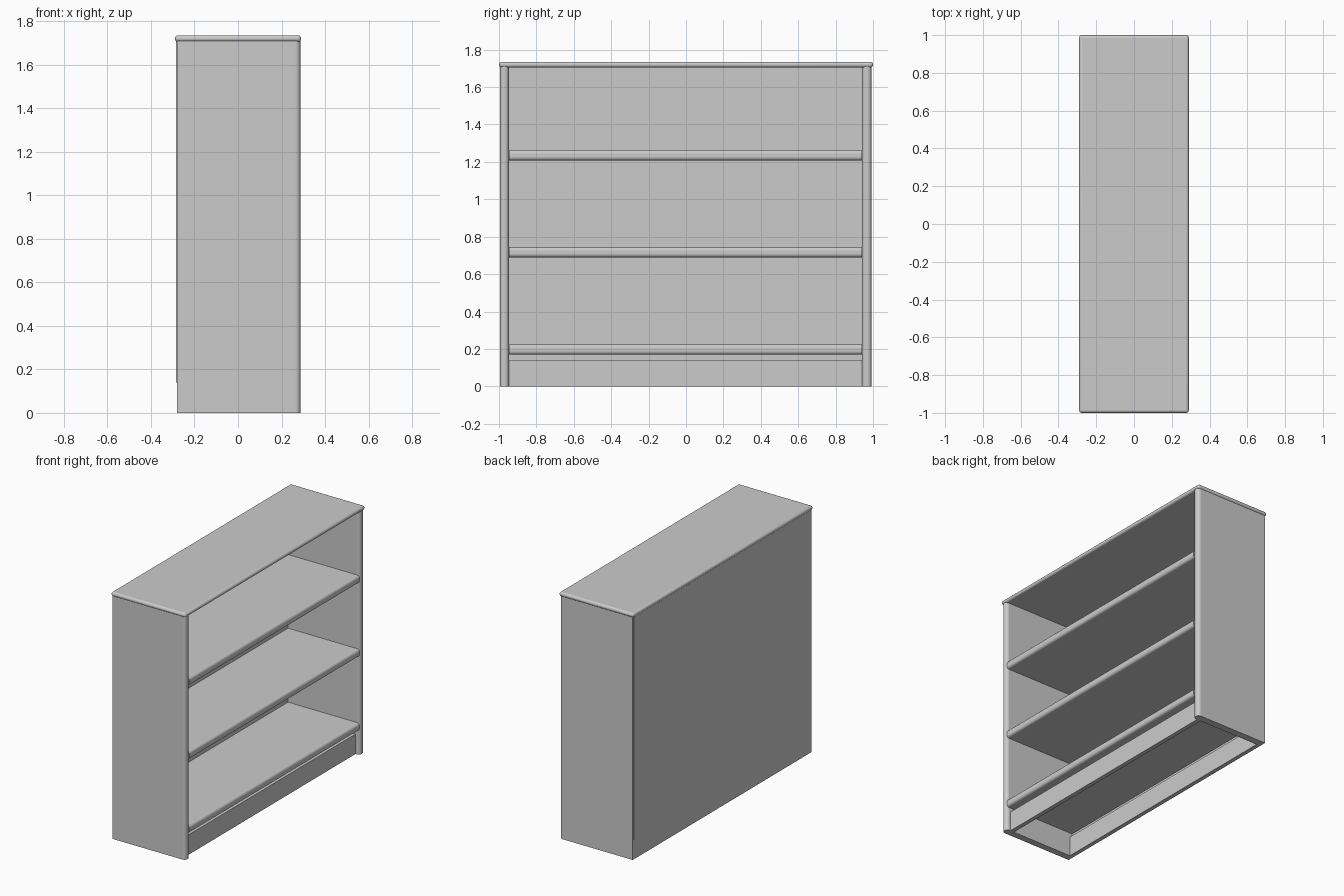
import bpy
import math

cube = bpy.data.objects.get("Cube")
if cube:
    bpy.data.objects.remove(cube, do_unlink=True)

grey = bpy.data.materials.new("light_grey")
grey.use_nodes = True
colour = (0.6, 0.6, 0.6, 1)
grey.diffuse_color = colour
grey.node_tree.nodes["Principled BSDF"].inputs["Base Color"].default_value = colour


def board(name, x, y, z, radius=0, front_only=False):
    """Box between the given (low, high) limits, with rounded edges if wanted."""
    bpy.ops.mesh.primitive_cube_add(size=1, location=[sum(r) / 2 for r in (x, y, z)])
    ob = bpy.context.object
    ob.name = name
    ob.scale = [r[1] - r[0] for r in (x, y, z)]
    bpy.ops.object.transform_apply(location=False, rotation=False, scale=True)
    ob.data.materials.append(grey)
    if radius:
        bevel = ob.modifiers.new("rounding", 'BEVEL')
        bevel.width = radius
        bevel.segments = 5
        if front_only:
            # Round only the edges around the face on the open side
            bevel.limit_method = 'WEIGHT'
            weight = ob.data.attributes.new("bevel_weight_edge", 'FLOAT', 'EDGE')
            for edge in ob.data.edges:
                ends = [ob.data.vertices[i].co for i in edge.vertices]
                upright = abs(ends[0].z - ends[1].z) > 0.1
                wide = abs(ends[0].y - ends[1].y) > 0.1
                if min(v.x for v in ends) > 0 and (upright or wide):
                    weight.data[edge.index].value = 1
        bpy.ops.object.shade_smooth_by_angle(angle=math.radians(35))
    return ob


# Carcass
board("top_panel", (-0.29, 0.29), (-1, 1), (1.705, 1.735), 0.0145)
board("right_side_panel", (-0.28, 0.287), (-0.995, -0.947), (0, 1.71), 0.022, True)
board("left_side_panel", (-0.28, 0.287), (0.942, 0.992), (0, 1.71), 0.022, True)
board("back_panel", (-0.284, -0.27), (-0.975, 0.985), (0.14, 1.71))

# Shelves with rounded front edges
for name, bottom in (("bottom", 0.17), ("middle", 0.69), ("upper", 1.208)):
    board(name + "_shelf", (-0.27, 0.285), (-0.947, 0.942),
          (bottom, bottom + 0.054), 0.018, True)

# Kick boards
for name, x in (("front", (0.225, 0.255)), ("back", (-0.28, -0.25))):
    board(name + "_kick_board", x, (-0.947, 0.942), (0, 0.14))
